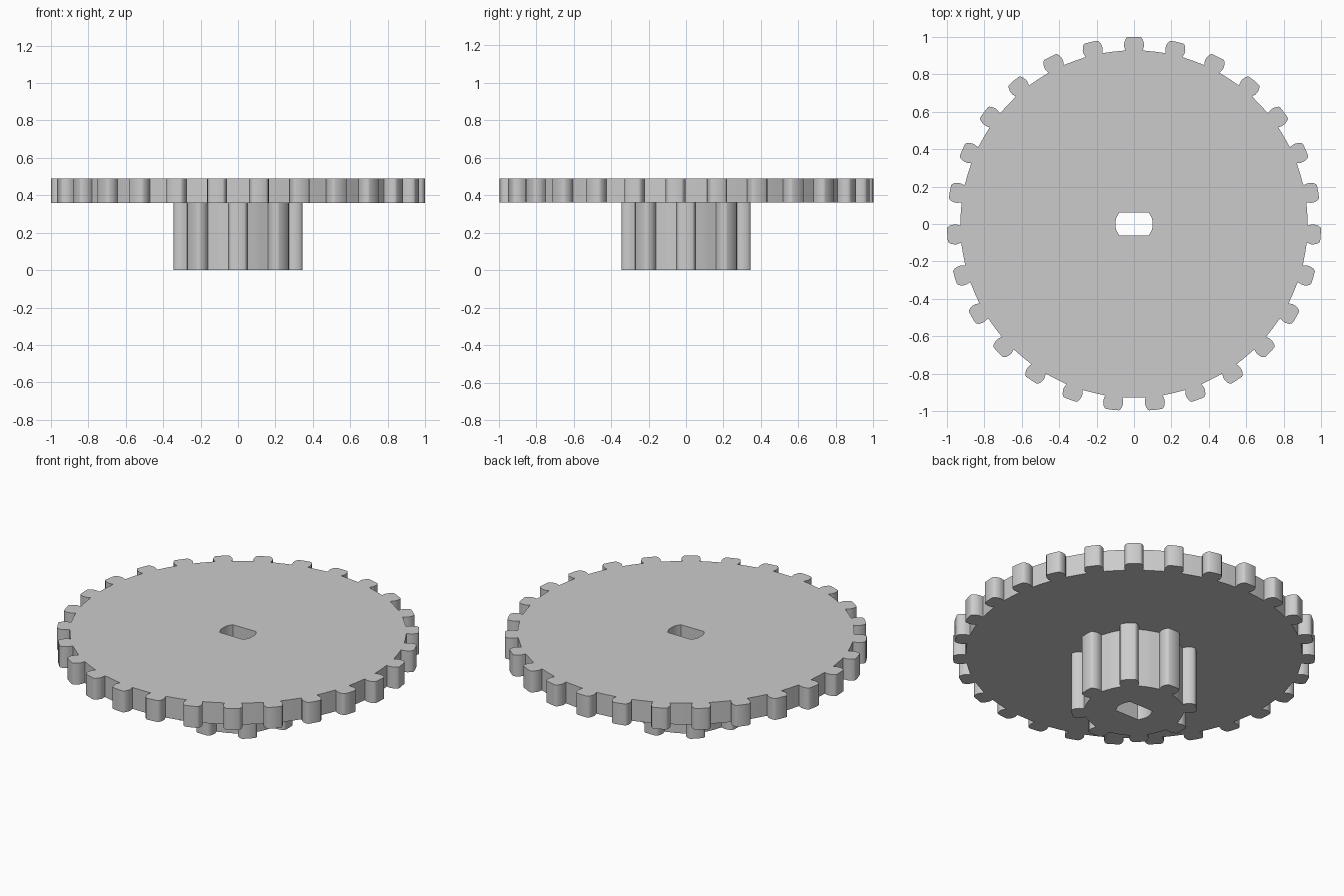
import bpy, bmesh
from math import pi, sin, cos, asin
from mathutils import Vector

if "Cube" in bpy.data.objects:
    bpy.data.objects.remove(bpy.data.objects["Cube"], do_unlink=True)

grey = bpy.data.materials.new("light_grey_plastic")
grey.use_nodes = True
COLOUR = (0.6, 0.6, 0.6, 1)
grey.diffuse_color = COLOUR
grey.node_tree.nodes["Principled BSDF"].inputs["Base Color"].default_value = COLOUR

# Right half of one tooth: (half width, depth below the tip), root to tip
TOOTH = [(0.046, 0.072), (0.053, 0.05), (0.053, 0.035), (0.048, 0.016),
         (0.041, 0.005), (0.034, 0.001)]


def gear_outline(teeth, radius):
    """Toothed outline, one tooth pointing to +y."""
    points = []
    pitch = 2 * pi / teeth
    root = radius - TOOTH[0][1]
    gap = pitch / 2 - asin(TOOTH[0][0] / root)
    side = [(w, radius - d) for w, d in TOOTH]
    profile = [(-w, r) for w, r in side] + [(0, radius)] + [(w, r) for w, r in reversed(side)]
    for i in range(teeth):
        a = pi / 2 - i * pitch
        out, across = Vector((cos(a), sin(a))), Vector((sin(a), -cos(a)))
        points += [out * r + across * w for w, r in profile]
        # rounded valley floor up to the next tooth
        for t in (-0.6, -0.2, 0.2, 0.6):
            b = a - pitch / 2 - t * gap
            points.append(Vector((cos(b), sin(b))) * root)
    return points


def shaft_outline(radius, flat, steps=8):
    """Round hole with two flats."""
    span = asin(flat / radius)
    arc = [-span + 2 * span * i / steps for i in range(steps + 1)]
    return [Vector((cos(a + s), sin(a + s))) * radius for s in (0, pi) for a in arc]


def make_gear(name, teeth, radius, bottom, top, capped=True):
    bm = bmesh.new()
    edges = []
    for loop in (gear_outline(teeth, radius), shaft_outline(0.1, 0.062)):
        verts = [bm.verts.new((p.x, p.y, bottom)) for p in loop]
        edges += [bm.edges.new((v, verts[i - 1])) for i, v in enumerate(verts)]
    bmesh.ops.triangle_fill(bm, edges=edges, use_beauty=True, use_dissolve=False)
    result = bmesh.ops.extrude_face_region(bm, geom=bm.faces[:], use_keep_orig=True)
    moved = [g for g in result["geom"] if isinstance(g, bmesh.types.BMVert)]
    bmesh.ops.translate(bm, verts=moved, vec=(0, 0, top - bottom))
    bmesh.ops.recalc_face_normals(bm, faces=bm.faces[:])
    if not capped:
        hidden = [f for f in bm.faces if all(v.co.z > top - 0.001 for v in f.verts)]
        bmesh.ops.delete(bm, geom=hidden, context="FACES_ONLY")
    mesh = bpy.data.meshes.new(name)
    bm.to_mesh(mesh)
    bm.free()
    mesh.materials.append(grey)
    obj = bpy.data.objects.new(name, mesh)
    bpy.context.collection.objects.link(obj)
    bpy.ops.object.select_all(action="DESELECT")
    obj.select_set(True)
    bpy.context.view_layer.objects.active = obj
    bpy.ops.object.shade_smooth_by_angle(angle=pi / 6)


# Wide toothed disc on top, small pinion below it
make_gear("gear_wheel", 27, 1.0, 0.36, 0.49)
make_gear("pinion", 8, 0.345, 0.0, 0.36, capped=False)
